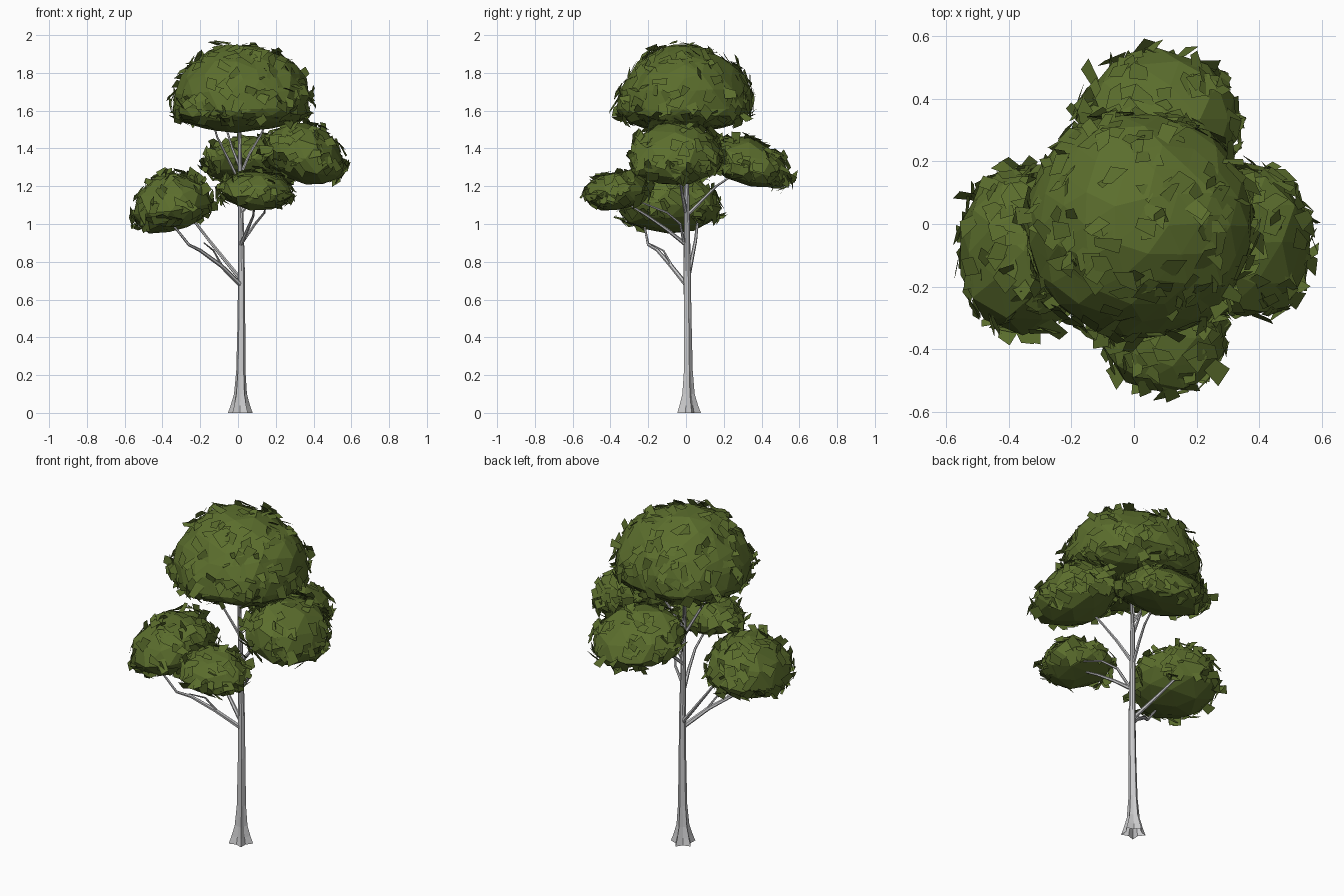
import bpy, bmesh, math, random
from mathutils import Vector, Matrix, noise

if "Cube" in bpy.data.objects:
    bpy.data.objects.remove(bpy.data.objects["Cube"])

random.seed(7)


def material(name, rgb):
    m = bpy.data.materials.new(name)
    m.diffuse_color = (*rgb, 1)
    m.use_nodes = True
    m.node_tree.nodes["Principled BSDF"].inputs["Base Color"].default_value = m.diffuse_color
    return m


BARK = material("pale_bark", (0.6, 0.6, 0.61))
LEAF = material("leaf_green", (0.105, 0.155, 0.026))


def finish(bm, name, mat):
    me = bpy.data.meshes.new(name)
    bm.normal_update()
    bm.to_mesh(me)
    bm.free()
    me.materials.append(mat)
    ob = bpy.data.objects.new(name, me)
    bpy.context.collection.objects.link(ob)
    return ob


def tube(bm, pts, radii, sides=6, lobes=None):
    """Tapered tube along a path; lobes gives the star-shaped swelling of each ring."""
    pts = [Vector(p) for p in pts]
    rings = []
    for i, p in enumerate(pts):
        d = (pts[min(i + 1, len(pts) - 1)] - pts[max(i - 1, 0)]).normalized()
        if lobes:
            d = Vector((0, 0, 1))
        q = d.to_track_quat('Z', 'Y')
        ring = []
        for k in range(sides):
            a = 2 * math.pi * k / sides + 0.3
            r = radii[i] * (1 + (lobes[i] * (1 if k % 2 else -1) if lobes else 0))
            ring.append(bm.verts.new(p + q @ Vector((r * math.cos(a), r * math.sin(a), 0))))
        rings.append(ring)
    for a, b in zip(rings, rings[1:]):
        for k in range(sides):
            n = (k + 1) % sides
            bm.faces.new((a[k], a[n], b[n], b[k]))
    bm.faces.new(rings[-1])


# Trunk with flared, lobed roots
bm = bmesh.new()
tube(bm, [(.012, .01, 0), (.012, .01, .04), (.013, .01, .1), (.015, .01, .22), (.018, .008, .5),
          (.018, .006, .75), (.014, .004, 1.1), (.01, .0, 1.35), (.008, 0, 1.6)],
     [.055, .043, .03, .023, .02, .019, .015, .011, .007], 10,
     [.25, .25, .2, .12, .06, 0, 0, 0, 0])
finish(bm, "trunk", BARK)

# Branches: paths leading into each clump
branches = {
    "branch_left_front": ([(.012, 0, .68), (-.09, -.08, .78), (-.2, -.15, .86), (-.26, -.2, .89), (-.34, -.22, .99)], .013),
    "branch_left_back": ([(.012, .01, .71), (-.07, .03, .81), (-.15, .05, .91), (-.22, .06, 1.0), (-.3, .05, 1.07)], .012),
    "branch_left_twig": ([(-.08, -.07, .77), (-.13, -.12, .86), (-.18, -.2, .9)], .007),
    "branch_front": ([(.015, 0, .89), (.05, -.1, .97), (.08, -.2, 1.04), (.09, -.33, 1.12)], .011),
    "branch_front_twig": ([(.02, -.01, .9), (.09, -.03, 1.0), (.14, -.1, 1.06), (.15, -.25, 1.12)], .009),
    "branch_back": ([(.012, .01, 1.05), (.04, .09, 1.13), (.06, .16, 1.2), (.08, .28, 1.28)], .01),
    "branch_right": ([(.015, 0, 1.06), (.1, -.02, 1.16), (.2, -.03, 1.24), (.32, -.05, 1.33)], .011),
    "branch_top_left": ([(.01, 0, 1.22), (-.05, -.03, 1.34), (-.11, -.06, 1.46), (-.14, -.08, 1.56)], .009),
    "branch_top_right": ([(.01, 0, 1.25), (.06, .05, 1.37), (.12, .08, 1.47), (.16, .1, 1.56)], .009),
    "branch_top_back": ([(.01, 0, 1.3), (-.03, .06, 1.4), (-.06, .11, 1.5), (-.08, .14, 1.57)], .008),
}
for name, (pts, r) in branches.items():
    bm = bmesh.new()
    tube(bm, pts, [r * (1 - .55 * i / (len(pts) - 1)) for i in range(len(pts))], 6)
    finish(bm, name, BARK)


def clump(name, centre, rx, ry, up, down, lean, count, detail=2):
    """Domed leaf mass with a flattish underside, leaning down outwards, plus loose leaves."""
    c = Vector(centre)
    out = Vector((c.x, c.y, 0)).normalized()

    def place(n, grow=1.0):
        k = grow * (1 + .07 * noise.noise(n * 1.7 + c * 5))
        p = Vector((n.x * rx, n.y * ry, n.z * (up if n.z > 0 else down))) * k
        p.z -= lean * p.dot(out)
        return c + p

    bm = bmesh.new()
    bmesh.ops.create_icosphere(bm, subdivisions=detail, radius=1)
    for v in bm.verts:
        v.co = place(v.co.normalized()) + Vector([random.uniform(-.009, .009) for _ in range(3)])
    finish(bm, name + "_foliage", LEAF)

    # Loose leaves: irregular quads tilted out of the surface
    bm = bmesh.new()
    for _ in range(count):
        z = random.uniform(-.6, 1)
        a = random.uniform(0, 2 * math.pi)
        s = math.sqrt(1 - z * z)
        n = Vector((s * math.cos(a), s * math.sin(a), z))
        p = place(n, random.uniform(.98, 1.05))
        nor = Vector((n.x / rx, n.y / ry, n.z / (up if z > 0 else down))).normalized()
        rot = (nor.to_track_quat('Z', 'Y').to_matrix()
               @ Matrix.Rotation(random.uniform(0, 2 * math.pi), 3, 'Z')
               @ Matrix.Rotation(random.gauss(0, .5), 3, 'X'))
        w, l = random.uniform(.02, .034), random.uniform(.032, .05)
        corners = [(-w, -l), (w, -l * random.uniform(.5, 1)),
                   (w * random.uniform(.3, 1.1), l), (-w * random.uniform(.4, 1), l * random.uniform(.4, 1))]
        bm.faces.new([bm.verts.new(p + rot @ Vector((x, y, 0))) for x, y in corners])
    finish(bm, name + "_leaves", LEAF)


clump("top", (.015, -.005, 1.61), .37, .36, .34, .125, 0.0, 240, 3)
clump("left", (-.355, -.085, 1.075), .21, .265, .2, .12, .14, 120)
clump("right", (.355, -.06, 1.345), .215, .25, .195, .135, .17, 120)
clump("back", (.08, .33, 1.295), .255, .225, .165, .095, .24, 120)
clump("front", (.095, -.36, 1.165), .195, .18, .115, .09, .1, 85)
